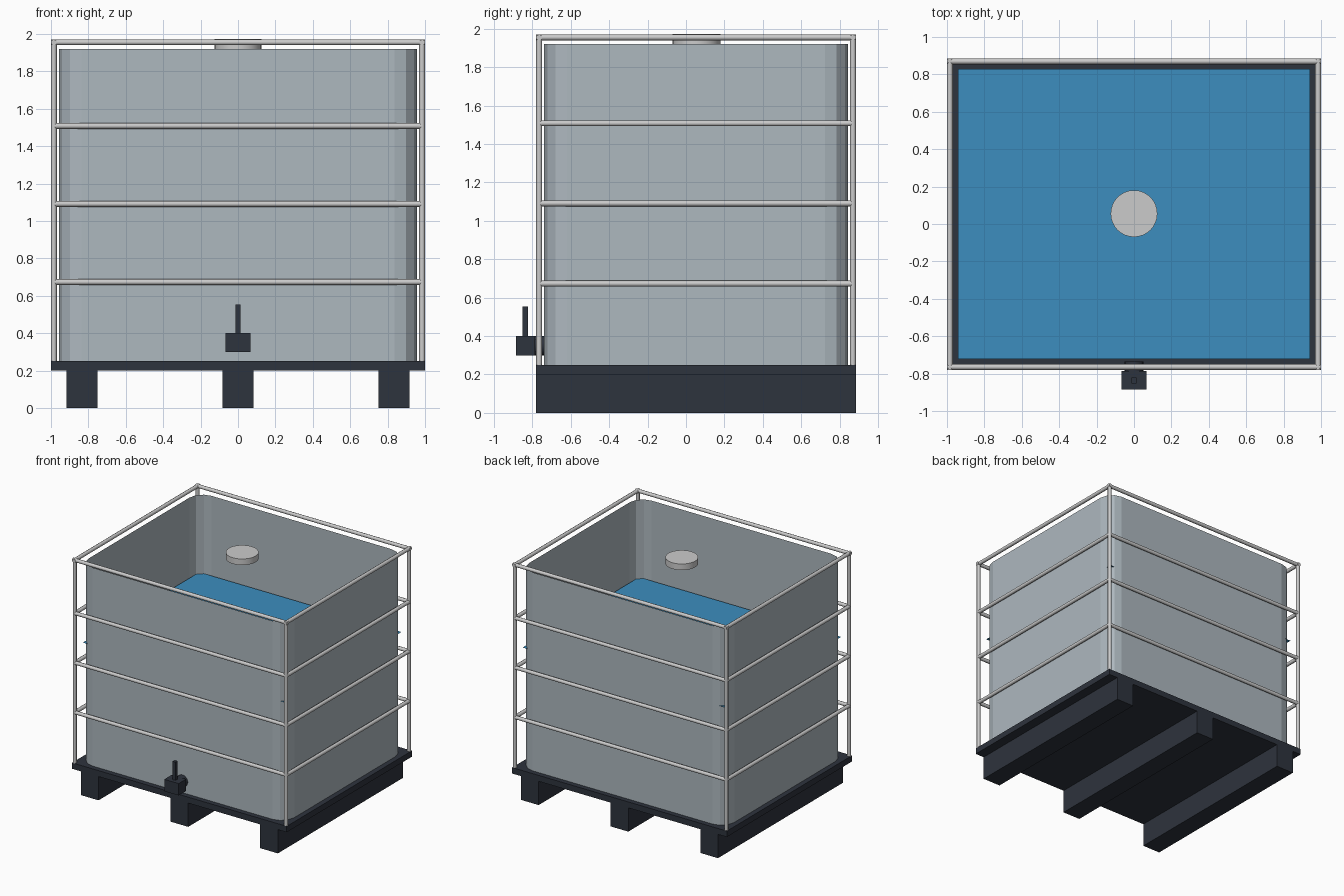
import bpy, bmesh, math
from mathutils import Vector

if "Cube" in bpy.data.objects:
    bpy.data.objects.remove(bpy.data.objects["Cube"])

CY = 0.0525          # pallet and tank centre in y


def material(name, rgb):
    m = bpy.data.materials.new(name)
    m.diffuse_color = (*rgb, 1)
    m.use_nodes = True
    m.node_tree.nodes["Principled BSDF"].inputs["Base Color"].default_value = m.diffuse_color
    return m


DARK = material("dark_plastic", (0.027, 0.033, 0.047))
TANK = material("tank_plastic", (0.42, 0.48, 0.52))
BLUE = material("liquid_blue", (0.045, 0.27, 0.52))


def finish(name, bm, mat=None, smooth=False):
    me = bpy.data.meshes.new(name)
    bm.normal_update()
    bm.to_mesh(me)
    bm.free()
    ob = bpy.data.objects.new(name, me)
    bpy.context.collection.objects.link(ob)
    if mat:
        me.materials.append(mat)
    if smooth:
        bpy.ops.object.select_all(action='DESELECT')
        ob.select_set(True)
        bpy.context.view_layer.objects.active = ob
        bpy.ops.object.shade_smooth_by_angle(angle=math.radians(50))
    return ob


def box(name, lo, hi, mat=None):
    lo, hi = Vector(lo), Vector(hi)
    bm = bmesh.new()
    bmesh.ops.create_cube(bm, size=1)
    bmesh.ops.scale(bm, vec=hi - lo, verts=bm.verts)
    bmesh.ops.translate(bm, vec=(lo + hi) / 2, verts=bm.verts)
    return finish(name, bm, mat)


def tube(name, a, b, r, sides=8, mat=None):
    a, b = Vector(a), Vector(b)
    bm = bmesh.new()
    bmesh.ops.create_cone(bm, cap_ends=True, segments=sides, radius1=r,
                          radius2=r, depth=(b - a).length)
    bm.transform((b - a).to_track_quat('Z', 'Y').to_matrix().to_4x4())
    bmesh.ops.translate(bm, vec=(a + b) / 2, verts=bm.verts)
    return finish(name, bm, mat, True)


# Pallet: deck and three runners
box("pallet_deck", (-1, CY - 0.8325, 0.2), (1, CY + 0.8325, 0.25), DARK)
for i, x in enumerate((-0.835, 0, 0.835)):
    box(f"pallet_runner_{i}", (x - 0.0825, CY - 0.8325, 0),
        (x + 0.0825, CY + 0.8325, 0.2), DARK)

# Tank: open sheet walls with three-facet rounded corners
HX, HY, R = 0.957, 0.791, 0.12
bm = bmesh.new()
ring = []
for q, (sx, sy) in enumerate(((1, 1), (-1, 1), (-1, -1), (1, -1))):
    for k in range(4):
        t = math.radians(90 * q + 30 * k)
        ring.append(bm.verts.new((sx * (HX - R) + R * math.cos(t),
                                  CY + sy * (HY - R) + R * math.sin(t), 0.25)))
edges = [bm.edges.new((ring[i - 1], v)) for i, v in enumerate(ring)]
ext = bmesh.ops.extrude_edge_only(bm, edges=edges)["geom"]
bmesh.ops.translate(bm, vec=(0, 0, 1.67),
                    verts=[g for g in ext if isinstance(g, bmesh.types.BMVert)])
bmesh.ops.recalc_face_normals(bm, faces=bm.faces)
if sum(f.normal.dot(f.calc_center_median() - Vector((0, CY, 1.085)))
       for f in bm.faces) < 0:
    bmesh.ops.reverse_faces(bm, faces=bm.faces)
finish("tank_wall", bm, TANK)

# Liquid surface: flat sheet
bm = bmesh.new()
bmesh.ops.create_grid(bm, x_segments=1, y_segments=1, size=1)
bmesh.ops.scale(bm, vec=(0.941, 0.775, 1), verts=bm.verts)
bmesh.ops.translate(bm, vec=(0, CY + 0.002, 1.255), verts=bm.verts)
finish("liquid_surface", bm, BLUE)

# Filler cap
tube("filler_cap", (0, CY + 0.003, 1.92), (0, CY + 0.003, 1.972), 0.125, 32)

# Cage: corner posts and four levels of rails
PX, PY, PR = 0.9845, 0.817, 0.0155
for sx in (-1, 1):
    for sy in (-1, 1):
        x, y = sx * PX, CY + sy * PY
        tube(f"cage_post_{sx}_{sy}", (x, y, 0.25), (x, y, 1.955), PR)
for i, z in enumerate((0.673, 1.091, 1.508, 1.955)):
    e = PR if i == 3 else 0      # top rails close the corners
    for s in (-1, 1):
        y = CY + s * PY
        tube(f"long_rail_{i}_{s}", (-PX - e, y, z), (PX + e, y, z), PR)
        tube(f"side_rail_{i}_{s}", (s * PX, CY - PY - e, z),
             (s * PX, CY + PY + e, z), PR)

# Outlet valve: pipe, body and lever
tube("valve_pipe", (0, -0.80, 0.35), (0, -0.735, 0.35), 0.05, 20, DARK)
box("valve_body", (-0.067, -0.885, 0.30), (0.067, -0.785, 0.40), DARK)
box("valve_lever", (-0.014, -0.852, 0.40), (0.014, -0.822, 0.553), DARK)
